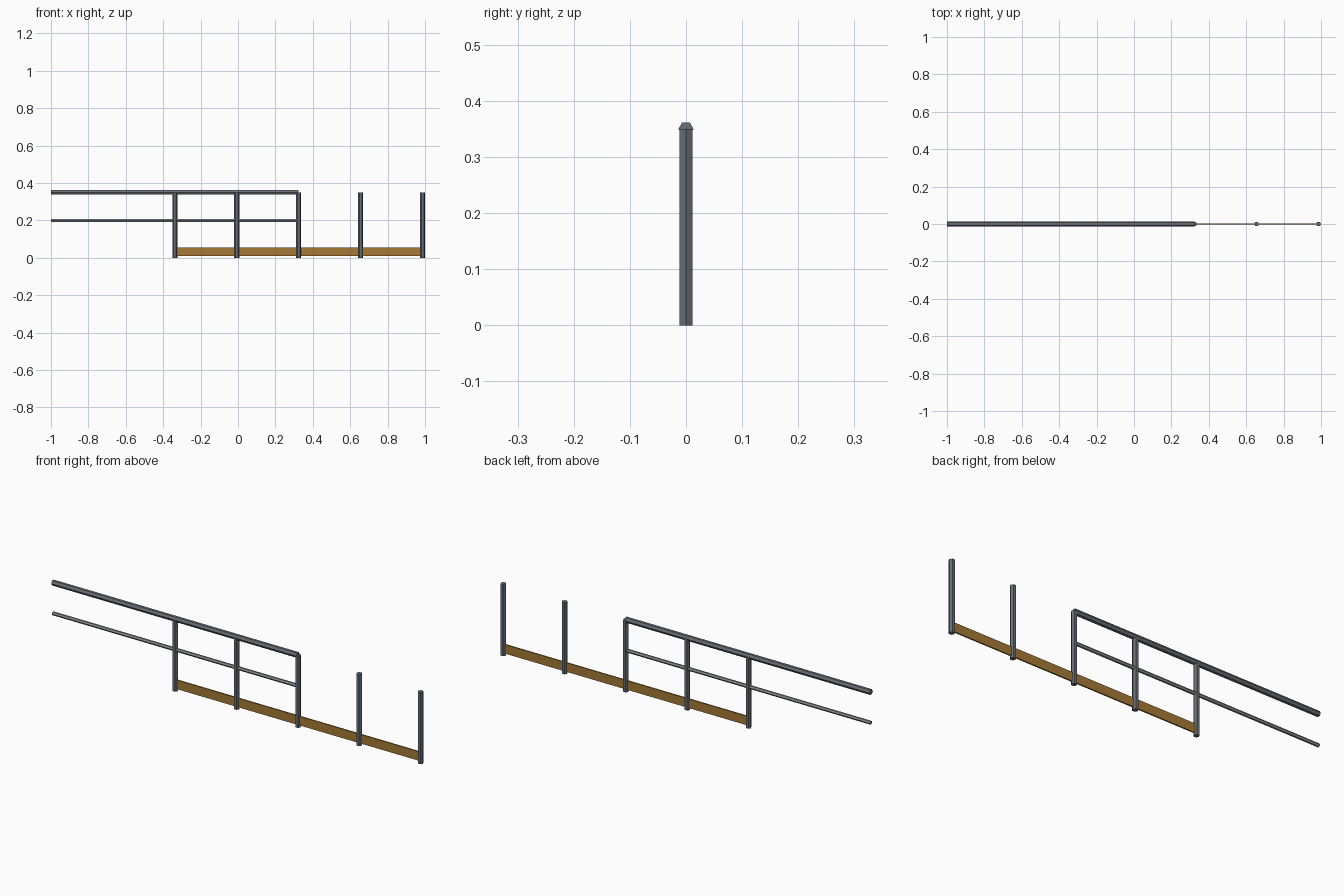
import bpy, math

if "Cube" in bpy.data.objects:
    bpy.data.objects.remove(bpy.data.objects["Cube"])

S = 0.3311           # post spacing
X0 = -0.3378         # first post
R = 0.0134           # tube radius


def material(name, rgb):
    m = bpy.data.materials.new(name)
    m.diffuse_color = (*rgb, 1)
    m.use_nodes = True
    m.node_tree.nodes["Principled BSDF"].inputs["Base Color"].default_value = m.diffuse_color
    return m


steel = material("slate_steel", (0.14, 0.16, 0.185))
light = material("light_steel", (0.27, 0.28, 0.29))
yellow = material("ochre", (0.38, 0.19, 0.035))


def tube(name, radius, length, loc, rot, mat):
    bpy.ops.mesh.primitive_cylinder_add(vertices=6, radius=radius, depth=length,
                                        location=loc, rotation=rot)
    ob = bpy.context.object
    ob.name = name
    ob.data.materials.append(mat)
    return ob


# Hexagonal posts, corners facing along the railing
for i in range(5):
    tube(f"post_{i + 1}", R, 0.35, (X0 + i * S, 0, 0.175), (0, 0, math.pi / 2), steel)

# Rails, centred on the first post
along_x = (0, math.pi / 2, 0)
tube("top_rail", R, 4 * S, (X0, 0, 0.35), along_x, steel)
tube("mid_rail", 0.0088, 4 * S, (X0, 0, 0.20), along_x, light)

# Toe board, running between the outer posts
bpy.ops.mesh.primitive_cube_add(size=1, location=(X0 + 2 * S, 0, 0.0325))
board = bpy.context.object
board.name = "toe_board"
board.scale = (4 * S, 0.007, 0.044)
board.data.materials.append(yellow)
